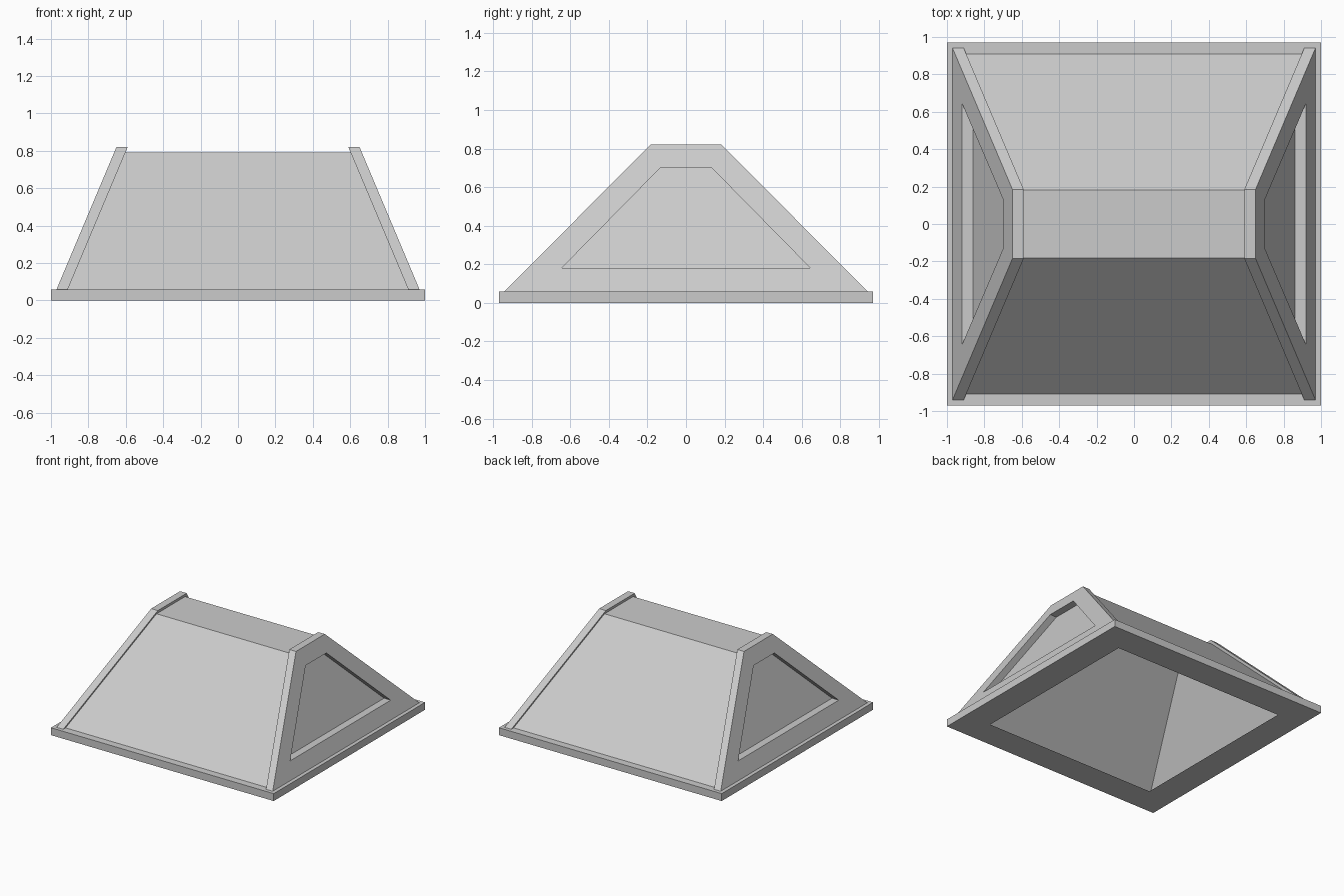
import bpy

if "Cube" in bpy.data.objects:
    bpy.data.objects.remove(bpy.data.objects["Cube"])

SLOPE = 0.32 / 0.76   # inward lean of the two ends per unit of height


def make(name, verts, faces):
    mesh = bpy.data.meshes.new(name)
    mesh.from_pydata(verts, [], faces)
    mesh.update()
    obj = bpy.data.objects.new(name, mesh)
    bpy.context.collection.objects.link(obj)
    return obj


def rect(x, y, z):
    return [(-x, -y, z), (x, -y, z), (x, y, z), (-x, y, z)]


def bridge(a, b):
    """Quads between two four-point loops starting at vertex a and b."""
    return [(a + i, a + (i + 1) % 4, b + (i + 1) % 4, b + i) for i in range(4)]


def end_x(z, inset=0.0):
    return 0.97 - inset - SLOPE * (z - 0.06)


def trapezoid(y_low, z_low, y_top, z_top, inset):
    """Outline lying in the leaning end plane."""
    pts = [(-y_low, z_low), (y_low, z_low), (y_top, z_top), (-y_top, z_top)]
    return [(end_x(z, inset), y, z) for y, z in pts]


# Base frame, open in the middle
make("base_frame",
     rect(1, 0.97, 0) + rect(1, 0.97, 0.06) + rect(0.89, 0.89, 0.06) + rect(0.772, 0.742, 0),
     bridge(0, 4) + bridge(4, 8) + bridge(8, 12) + bridge(12, 0))

# Hollow roof shell, open underneath
make("roof_shell",
     rect(end_x(0.06, 0.06), 0.91, 0.06) + rect(end_x(0.79, 0.06), 0.183, 0.79),
     bridge(0, 4) + [(4, 5, 6, 7)])

# Leaning end boards with a trapezoid opening
outer = (0.94, 0.06, 0.185, 0.82)
hole = (0.645, 0.18, 0.133, 0.70)
board = make("end_boards",
             trapezoid(*outer, 0) + trapezoid(*hole, 0)
             + trapezoid(*hole, 0.06) + trapezoid(*outer, 0.06),
             bridge(0, 4) + bridge(4, 8) + bridge(8, 12) + bridge(12, 0))
mirror = board.modifiers.new("mirror", 'MIRROR')
mirror.use_axis = (True, False, False)
mirror.use_mirror_merge = False
